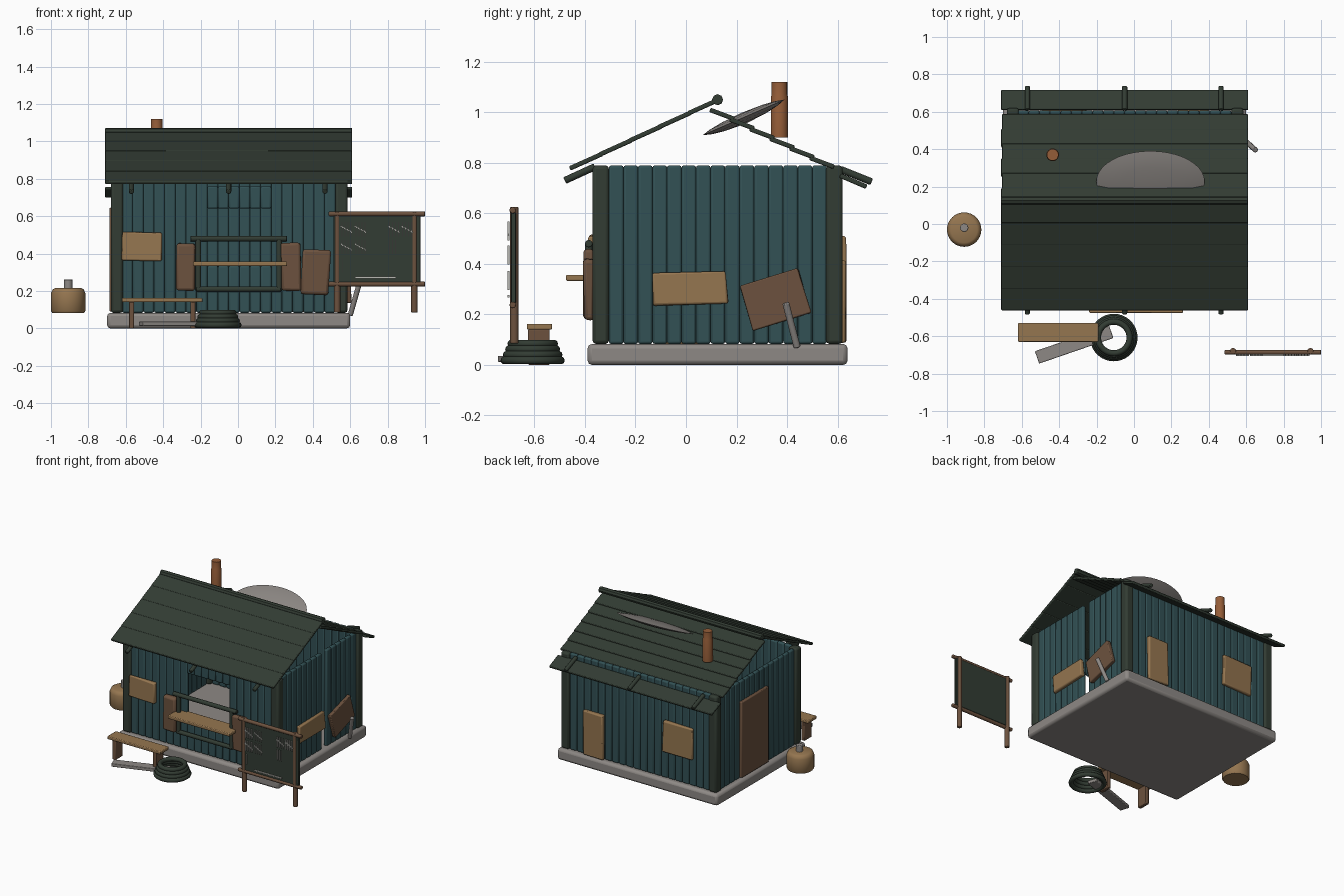
import bpy, bmesh, random
from math import radians, atan2, hypot, pi
from mathutils import Matrix, Vector

random.seed(4)
cube = bpy.data.objects.get("Cube")
if cube:
    bpy.data.objects.remove(cube, do_unlink=True)


def material(name, r, g, b):
    m = bpy.data.materials.new(name)
    m.use_nodes = True
    m.diffuse_color = (r, g, b, 1)
    m.node_tree.nodes["Principled BSDF"].inputs["Base Color"].default_value = (r, g, b, 1)
    return m


teal = material("teal planks", 0.032, 0.082, 0.09)
green = material("dark green timber", 0.032, 0.045, 0.033)
grey = material("weathered grey", 0.27, 0.25, 0.235)
tan = material("tan board", 0.3, 0.18, 0.08)
brown = material("brown board", 0.15, 0.083, 0.048)
rust = material("rusty orange", 0.3, 0.11, 0.04)
chalk = material("chalk", 0.5, 0.5, 0.46)


def finish(name, bm, mat, bevel=0.0, segments=2):
    mesh = bpy.data.meshes.new(name)
    bm.to_mesh(mesh)
    bm.free()
    mesh.materials.append(mat)
    ob = bpy.data.objects.new(name, mesh)
    bpy.context.collection.objects.link(ob)
    if bevel:
        mod = ob.modifiers.new("soft edges", 'BEVEL')
        mod.width, mod.segments = bevel, segments
    bpy.ops.object.select_all(action='DESELECT')
    ob.select_set(True)
    bpy.context.view_layer.objects.active = ob
    bpy.ops.object.shade_smooth_by_angle(angle=radians(40))
    return ob


def add_box(bm, lo, hi, axis='X', tilt=0.0, jitter=0.0):
    """Box between two corners, tilted in degrees about its centre."""
    lo, hi = Vector(lo), Vector(hi)
    m = (Matrix.Translation((lo + hi) / 2) @ Matrix.Rotation(radians(tilt), 4, axis)
         @ Matrix.Diagonal((*(hi - lo), 1)))
    verts = bmesh.ops.create_cube(bm, size=1, matrix=m)["verts"]
    for v in verts:
        v.co += Vector([random.uniform(-jitter, jitter) for _ in range(3)])


def box(name, lo, hi, mat, bevel=0.005, axis='X', tilt=0.0, jitter=0.0):
    bm = bmesh.new()
    add_box(bm, lo, hi, axis, tilt, jitter)
    return finish(name, bm, mat, bevel)


def rods(name, pairs, r, mat, bevel=0.004, sides=12):
    """Round bars between pairs of points."""
    bm = bmesh.new()
    for p, q in pairs:
        p, q = Vector(p), Vector(q)
        m = Matrix.Translation((p + q) / 2) @ (q - p).to_track_quat('Z', 'Y').to_matrix().to_4x4()
        bmesh.ops.create_cone(bm, cap_ends=True, segments=sides, radius1=r, radius2=r,
                              depth=(q - p).length, matrix=m)
    ob = finish(name, bm, mat)
    if bevel:
        mod = ob.modifiers.new("soft ends", 'BEVEL')
        mod.width, mod.segments, mod.limit_method = bevel, 2, 'ANGLE'
        mod.angle_limit = radians(60)
    return ob


def lathe(name, profile, centre, mat, sides=32):
    """Solid of revolution from (radius, height) points."""
    bm = bmesh.new()
    vs = [bm.verts.new((r, 0, z)) for r, z in profile]
    edges = [bm.edges.new(e) for e in zip(vs, vs[1:])]
    bmesh.ops.spin(bm, geom=vs + edges, cent=(0, 0, 0), axis=(0, 0, 1), angle=2 * pi, steps=sides)
    bmesh.ops.remove_doubles(bm, verts=bm.verts, dist=0.0005)
    bmesh.ops.recalc_face_normals(bm, faces=bm.faces)
    ob = finish(name, bm, mat)
    ob.location = centre
    return ob


# Foundation and corner posts
X0, X1, Y0, Y1, FLOOR, TOP = -0.68, 0.585, -0.37, 0.62, 0.083, 0.79
box("foundation", (-0.70, -0.39, 0), (0.60, 0.64, FLOOR), grey, 0.018)
bm = bmesh.new()
for x in (X0, X1 - 0.065):
    for y in (Y0, Y1 - 0.065):
        add_box(bm, (x, y, FLOOR), (x + 0.065, y + 0.065, TOP))
finish("corner_posts", bm, green, 0.014)

# Plank walls, with a serving window in front and one plank missing on the left
WX, WY = 0.057, 0.0575
for name, y in (("front_wall", Y0 + 0.012), ("back_wall", Y1 - 0.04)):
    bm = bmesh.new()
    for i in range(20):
        x = X0 + 0.06 + i * WX
        spans = [(FLOOR, TOP)]
        if name == "front_wall" and 8 <= i < 14:
            spans = [(FLOOR, 0.335), (0.64, TOP - 0.03)]
        for a, b in spans:
            add_box(bm, (x, y, a), (x + WX, y + 0.028, b))
    finish(name, bm, teal, 0.009)
for name, x in (("left_wall", X1 - 0.04), ("right_wall", X0 + 0.012)):
    bm = bmesh.new()
    for i in range(15):
        y = Y0 + 0.065 + i * WY
        if name == "right_wall" or i != 8:
            add_box(bm, (x, y, FLOOR), (x + 0.028, y + WY, TOP))
    finish(name, bm, teal, 0.009)


# Roof: each board runs the full width between two (y, z) points
def roof_board(bm, p, q, thick, x0=-0.71, x1=0.61):
    (ya, za), (yb, zb) = p, q
    half, yc, zc = hypot(yb - ya, zb - za) / 2, (ya + yb) / 2, (za + zb) / 2
    add_box(bm, (x0, yc - half, zc - thick / 2), (x1, yc + half, zc + thick / 2),
            'X', -(180 / pi) * atan2(za - zb, yb - ya))


bm = bmesh.new()
for i in range(5):
    a, b = i / 5, (i + 1) / 5 + 0.02
    roof_board(bm, (-0.46 + 0.585 * a, 0.778 + 0.272 * a),
               (-0.46 + 0.585 * b, 0.776 + 0.272 * b), 0.018)
finish("front_roof", bm, green, 0.005)
bm = bmesh.new()
for i in range(6):
    y, z = 0.095 + i * 0.079, 1.01 - i * 0.038
    roof_board(bm, (y, z), (y + 0.096, z - 0.036), 0.018, -0.71 + 0.003 * (i % 2))
roof_board(bm, (0.61, 0.75), (0.715, 0.705), 0.018)
finish("back_roof", bm, green, 0.005)
rods("ridge_beam", [((-0.71, 0.125, 1.05), (0.61, 0.125, 1.05))], 0.022, green, 0.004, 8)
rafter_x = (-0.57, -0.05, 0.465)
rods("front_rafter_tails", [((x, -0.48, 0.73), (x, -0.36, 0.785)) for x in rafter_x], 0.014, green)
rods("back_rafter_tails", [((x, 0.61, 0.775), (x, 0.735, 0.725)) for x in rafter_x], 0.014, green)

# Chimney and the dish stuck in the roof
lathe("chimney", [(0, 0), (0.034, 0), (0.034, 0.16), (0.031, 0.17), (0.031, 0.22), (0, 0.22)],
      (-0.435, 0.37, 0.9), rust, 20)
dish = lathe("roof_dish", [(0, -0.026), (0.5, -0.02), (0.8, -0.011), (1, 0),
                           (0.8, 0.009), (0.5, 0.016), (0, 0.02)], (0.088, 0.228, 0.98), grey, 40)
dish.scale = (0.29, 0.177, 1)
dish.rotation_euler = (radians(23.5), 0, 0)

# Serving window frame, counter and shutters
frame_y = -0.385
rods("window_frame", [((-0.255, frame_y, 0.48), (0.262, frame_y, 0.48)),
                      ((-0.225, frame_y, 0.21), (0.23, frame_y, 0.21)),
                      ((-0.212, frame_y, 0.2), (-0.212, frame_y, 0.48)),
                      ((0.22, frame_y, 0.2), (0.22, frame_y, 0.48))], 0.015, green)
box("counter", (-0.24, -0.475, 0.333), (0.262, -0.34, 0.357), tan)
for name, x0, x1, z0, z1, tilt in (("right_shutter", -0.33, -0.23, 0.2, 0.455, 1),
                                   ("left_shutter", 0.23, 0.335, 0.2, 0.455, -1),
                                   ("loose_shutter", 0.34, 0.49, 0.18, 0.42, 3)):
    box(name, (x0, -0.405, z0), (x1, -0.362, z1), brown, 0.014, 'Y', tilt, 0.004)

# Boards nailed over the walls, and the side door
box("front_patch", (-0.62, -0.385, 0.36), (-0.41, -0.36, 0.515), tan, 0.008, 'Y', 1, 0.005)
box("back_tall_patch", (0.23, 0.605, 0.09), (0.395, 0.632, 0.415), tan, 0.008, 'Y', 1, 0.005)
box("back_wide_patch", (-0.49, 0.605, 0.28), (-0.25, 0.632, 0.51), tan, 0.008, 'Y', -1, 0.005)
box("left_patch", (0.57, -0.13, 0.24), (0.597, 0.163, 0.365), tan, 0.008, 'X', 2, 0.005)
box("left_tilted_patch", (0.575, 0.235, 0.165), (0.602, 0.475, 0.35), brown, 0.006, 'X', 17, 0.005)
box("side_door", (X0 - 0.008, 0.02, 0.09), (X0 + 0.02, 0.335, 0.645), brown, 0.006)
rods("prop_bar", [((0.65, 0.395, 0.245), (0.6, 0.44, 0.07))], 0.014, grey)

# Canister
lathe("canister", [(0, 0), (0.085, 0), (0.092, 0.01), (0.092, 0.105), (0.083, 0.125),
                   (0.07, 0.132), (0, 0.132)], (-0.908, -0.03, 0.083), tan)
rods("canister_cap", [((-0.908, -0.02, 0.205), (-0.908, -0.02, 0.262))], 0.023, grey)

# Bench, loose plank and coil
box("bench_seat", (-0.62, -0.63, 0.14), (-0.19, -0.53, 0.163), tan)
for name, x in (("bench_right_leg", -0.57), ("bench_left_leg", -0.24)):
    box(name, (x - 0.014, -0.625, 0), (x + 0.014, -0.54, 0.142), brown)
box("loose_plank", (-0.53, -0.68, 0.012), (-0.11, -0.61, 0.036), grey, 0.004, 'Z', 19)
for i in range(4):
    bpy.ops.mesh.primitive_torus_add(major_segments=36, minor_segments=10, minor_radius=0.016,
                                     major_radius=0.111 - 0.009 * i,
                                     location=(-0.108, -0.607, 0.018 + 0.022 * i))
    coil = bpy.context.object
    coil.name = "hose_coil"
    coil.data.materials.append(green)
    bpy.ops.object.shade_smooth()

# Notice board with tally strokes
sy = -0.68
rods("board_posts", [((x, sy, 0.085), (x, sy, 0.625)) for x in (0.53, 0.943)], 0.017, brown)
rods("board_rails", [((0.485, sy - 0.006, z), (1.0, sy - 0.006, z)) for z in (0.237, 0.612)],
     0.013, brown)
box("board_panel", (0.51, sy - 0.012, 0.245), (0.975, sy + 0.006, 0.605), green, 0.003)
bm = bmesh.new()
y0, y1 = sy - 0.026, sy - 0.019


def stroke(x, z, w, h, tilt=0.0):
    add_box(bm, (x - w / 2, y0, z - h / 2), (x + w / 2, y1, z + h / 2), 'Y', tilt)


for x, z, n in ((0.555, 0.53, 4), (0.63, 0.53, 4), (0.555, 0.435, 4), (0.63, 0.435, 4),
                (0.81, 0.53, 4), (0.88, 0.53, 4), (0.81, 0.435, 3), (0.56, 0.335, 1)):
    for k in range(n):
        stroke(x + 0.016 * k, z, 0.005, 0.075)
    if n == 4:
        stroke(x + 0.024, z, 0.075, 0.006, 28)
stroke(0.735, 0.272, 0.22, 0.009)
finish("tally_strokes", bm, chalk)
